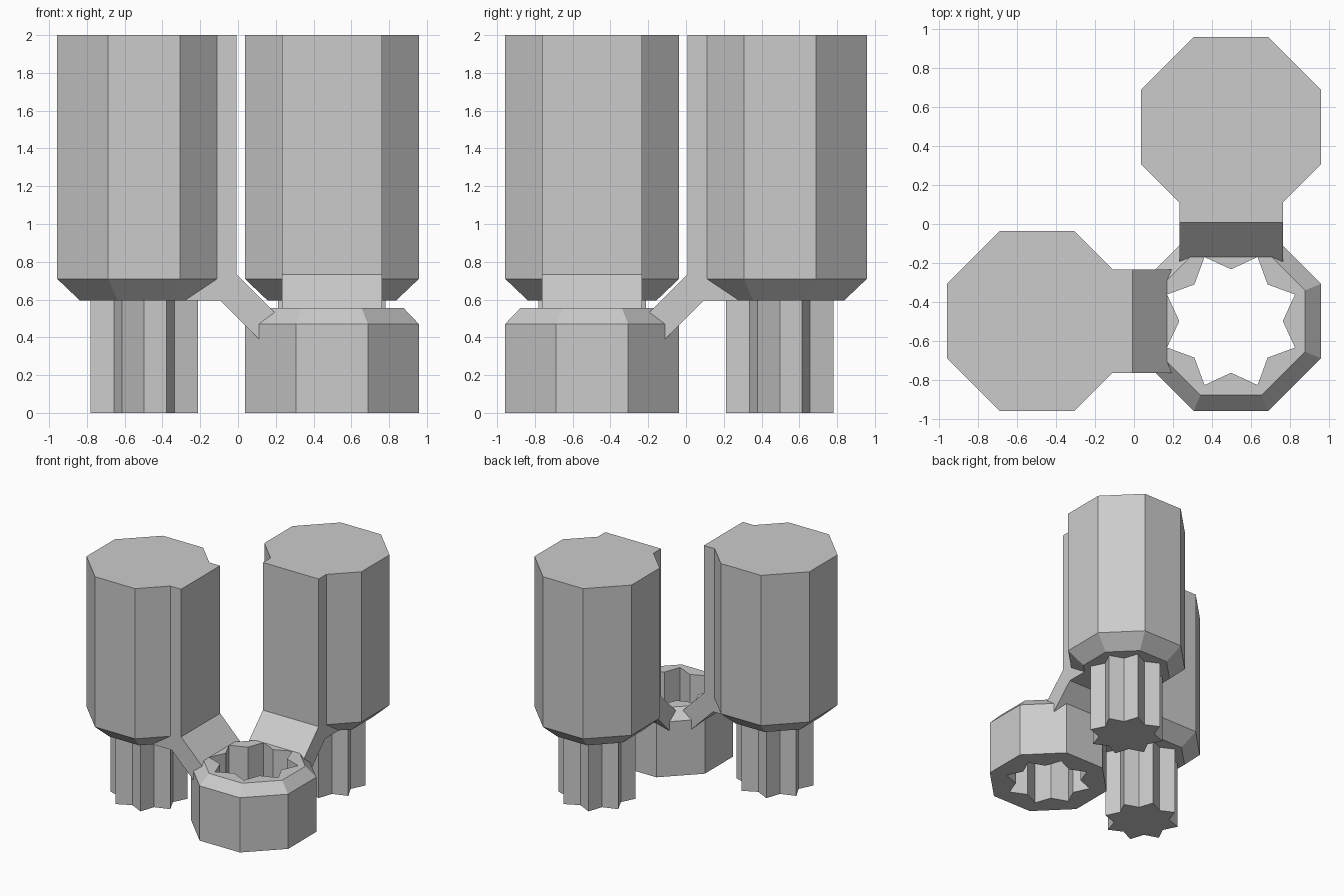
import bpy, bmesh
from math import cos, sin, pi
from mathutils import Matrix

cube = bpy.data.objects.get("Cube")
if cube:
    bpy.data.objects.remove(cube, do_unlink=True)

C = 0.497                      # centre offset of every part
APOTHEM = 0.461                # octagon centre to flat side
TILT = pi / 8

grey = bpy.data.materials.new("plain grey")
grey.use_nodes = True
grey.diffuse_color = (0.6, 0.6, 0.6, 1)
grey.node_tree.nodes["Principled BSDF"].inputs["Base Color"].default_value = (0.6, 0.6, 0.6, 1)


def octagon(apothem):
    r = apothem / cos(TILT)
    return [(r * cos(TILT + i * pi / 4), r * sin(TILT + i * pi / 4)) for i in range(8)]


def star(outer, inner):
    return [((inner, outer)[i % 2] * cos(i * TILT), (inner, outer)[i % 2] * sin(i * TILT))
            for i in range(16)]


def loft(name, rings, matrix):
    """Closed solid through stacked rings of 3D points."""
    bm = bmesh.new()
    loops = [[bm.verts.new(p) for p in ring] for ring in rings]
    n = len(loops[0])
    for a, b in zip(loops, loops[1:]):
        for i in range(n):
            j = (i + 1) % n
            bm.faces.new((a[i], a[j], b[j], b[i]))
    bm.faces.new(loops[0][::-1])
    bm.faces.new(loops[-1])
    bm.transform(matrix)
    bmesh.ops.recalc_face_normals(bm, faces=bm.faces)
    mesh = bpy.data.meshes.new(name)
    bm.to_mesh(mesh)
    bm.free()
    mesh.materials.append(grey)
    obj = bpy.data.objects.new(name, mesh)
    bpy.context.collection.objects.link(obj)
    return obj


def stack(name, levels, matrix):
    return loft(name, [[(x, y, z) for x, y in shape] for shape, z in levels], matrix)


def combine(obj, other, operation, keep=False):
    mod = obj.modifiers.new("join", 'BOOLEAN')
    mod.operation, mod.solver, mod.object = operation, 'EXACT', other
    bpy.context.view_layer.update()
    result = obj.evaluated_get(bpy.context.evaluated_depsgraph_get())
    mesh = bpy.data.meshes.new_from_object(result)
    obj.modifiers.clear()
    obj.data = mesh
    if not keep:
        bpy.data.objects.remove(other, do_unlink=True)


# Star-shaped hole cutter and bevelled octagonal socket
socket_at = Matrix.Translation((C, -C, 0))
cutter = stack("hole_cutter", [(star(0.355, 0.265), -0.2), (star(0.355, 0.265), 1.0)], socket_at)
cutter.hide_render = True
socket = stack("socket_ring", [(octagon(APOTHEM), 0), (octagon(APOTHEM), 0.47),
                               (octagon(0.38), 0.555)], socket_at)
combine(socket, cutter, 'DIFFERENCE', keep=True)

# Side profile of the arm: full-height web, then a sloping strut into the socket
ARM = [(-0.45, 2), (-0.007, 2), (-0.007, 0.732), (0.26, 0.465),
       (0.26, 0.24), (-0.095, 0.595), (-0.45, 0.595)]

# The right column reaches towards +x, the back column towards -y
for side, place in (("right", Matrix.Translation((-C, -C, 0))),
                    ("back", Matrix.Translation((C, C, 0)) @ Matrix.Rotation(-pi / 2, 4, 'Z'))):
    column = stack(side + "_column", [(octagon(0.34), 0.595), (octagon(APOTHEM), 0.71),
                                      (octagon(APOTHEM), 2)], place)
    arm = loft(side + "_arm", [[(u + C, v, z) for u, z in ARM] for v in (-0.265, 0.265)], place)
    combine(arm, cutter, 'DIFFERENCE', keep=True)
    combine(column, arm, 'UNION')
    stack(side + "_peg", [(star(0.308, 0.226), 0), (star(0.308, 0.226), 0.65)], place)

bpy.data.objects.remove(cutter, do_unlink=True)
